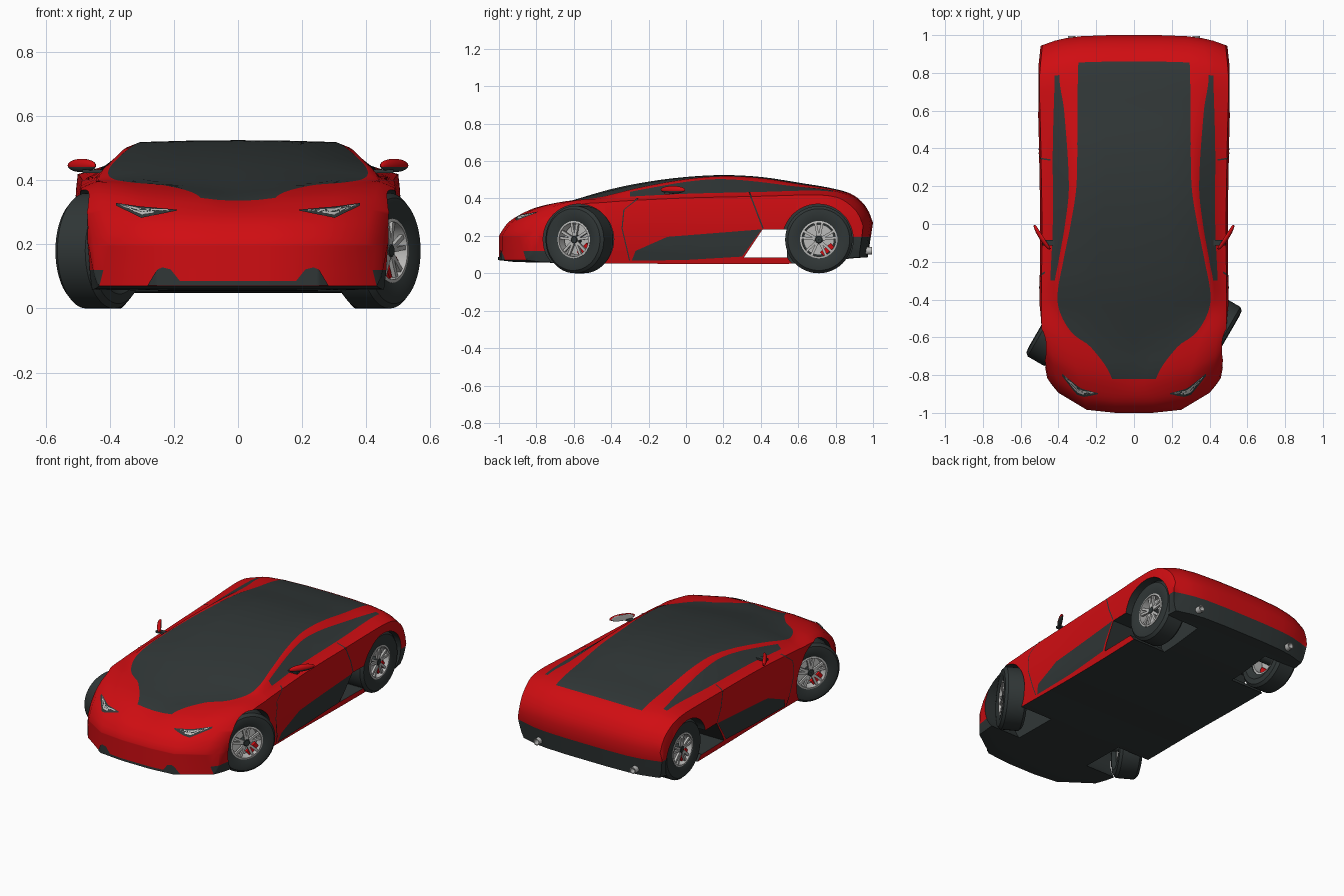
import bpy, bmesh, math
from mathutils import Vector, Matrix
from mathutils.bvhtree import BVHTree

if "Cube" in bpy.data.objects:
    bpy.data.objects.remove(bpy.data.objects["Cube"])

RED, DARK, GREY = 0, 1, 2
MATS = []
for n, c in (("red paint", (0.63, 0.004, 0.006)), ("dark glass and rubber", (0.03, 0.038, 0.038)),
             ("light grey metal", (0.5, 0.5, 0.49))):
    m = bpy.data.materials.new(n)
    m.diffuse_color = (*c, 1)
    m.use_nodes = True
    m.node_tree.nodes["Principled BSDF"].inputs["Base Color"].default_value = m.diffuse_color
    MATS.append(m)


def finish(bm, name, mat=None, angle=35):
    """Turn a bmesh into a named, shaded object."""
    if mat is not None:
        for f in bm.faces:
            f.material_index = mat
    me = bpy.data.meshes.new(name)
    bm.to_mesh(me)
    bm.free()
    for m in MATS:
        me.materials.append(m)
    ob = bpy.data.objects.new(name, me)
    bpy.context.collection.objects.link(ob)
    shade(ob, angle)
    return ob


def shade(ob, angle=35):
    bpy.ops.object.select_all(action='DESELECT')
    ob.select_set(True)
    bpy.context.view_layer.objects.active = ob
    bpy.ops.object.shade_smooth_by_angle(angle=math.radians(angle))


def curve(*keys):
    """Smooth function through (y, value) keys."""
    def slope(i):
        a, b = keys[max(i - 1, 0)], keys[min(i + 1, len(keys) - 1)]
        return (b[1] - a[1]) / (b[0] - a[0])

    def f(t):
        i = 0
        while i < len(keys) - 2 and t > keys[i + 1][0]:
            i += 1
        (x0, v0), (x1, v1) = keys[i], keys[i + 1]
        h = x1 - x0
        u = (t - x0) / h
        return ((2*u**3 - 3*u*u + 1)*v0 + (u**3 - 2*u*u + u)*h*slope(i)
                + (3*u*u - 2*u**3)*v1 + (u**3 - u*u)*h*slope(i + 1))
    return f


# Body profile curves along the length
width = curve((-1, .46), (-.85, .485), (-.6, .5), (0, .497), (.4, .503), (.8, .51), (1, .495))
floor_z = curve((-1, .07), (-.9, .06), (-.3, .052), (.6, .052), (.9, .08), (1, .085))
top_z = curve((-1, .2), (-.96, .262), (-.9, .305), (-.8, .342), (-.65, .378), (-.4, .45), (-.2, .49),
              (0, .515), (.2, .525), (.4, .515), (.6, .485), (.8, .45), (.9, .415), (.97, .345), (1, .27))
edge_z = curve((-1, .2), (-.96, .262), (-.9, .307), (-.8, .352), (-.65, .385), (-.45, .41), (-.25, .458),
               (0, .503), (.2, .519), (.4, .509), (.6, .478), (.8, .447), (.9, .411), (.97, .342), (1, .27))
belt_z = curve((-1, .2), (-.96, .262), (-.9, .308), (-.8, .358), (-.65, .39), (-.45, .4), (-.3, .41),
               (0, .425), (.4, .435), (.7, .442), (.83, .43), (.9, .4), (.97, .335), (1, .265))
edge_w = curve((-1, .1), (-.81, .12), (-.65, .235), (-.6, .32), (-.5, .385), (-.38, .405), (-.2, .375),
               (0, .335), (.2, .305), (.5, .3), (.85, .295), (1, .28))
pillar_w = curve((-1, .25), (-.8, .3), (-.65, .345), (-.5, .41), (-.35, .425), (-.2, .4), (0, .365),
                 (.2, .345), (.6, .37), (.8, .395), (1, .36))
belt_w = curve((-1, .4), (-.8, .43), (-.4, .445), (0, .43), (.4, .43), (.8, .42), (1, .42))
pillar_mix = curve((-1, 0.5), (-.4, .35), (0, .18), (.2, .18), (.6, .4), (.9, .5), (1, .5))


def section(t):
    w, zb, zt, ze, zg = width(t), floor_z(t), top_z(t), edge_z(t), belt_z(t)
    we, wp, wg = edge_w(t), pillar_w(t), belt_w(t)
    zp = ze + (zg - ze) * pillar_mix(t)
    side = lambda k: zb + (zg - zb) * k
    pts = [(0, zb), (we/2, zb), (we, zb), (wp, zb), (w*.94, zb),
           (w*.97, side(.2)), (w*.985, side(.42)), (w, side(.7)), (w*.98, side(.94)),
           (wg, zg), (wp, zp), (we, ze), (we/2, ze + (zt - ze)*.75), (0, zt)]
    out = []
    for x, z in pts:
        # Rounded plan at nose and tail, tucked-in rear bumper
        y = t + .22*max(0, (-.4 - t)/.6)*(x/.48)**4 - .06*max(0, (t - .6)/.4)*(x/.5)**4
        y -= max(0, (t - .85)/.15)*max(0, .2 - z)*.25
        out.append(Vector((x, y, z)))
    return out


# Body shell
bm = bmesh.new()
STEPS = 100
rings = []
for i in range(STEPS + 1):
    half = section(-1 + 2*i/STEPS)
    ring = half + [Vector((-p.x, p.y, p.z)) for p in half[-2:0:-1]]
    rings.append([bm.verts.new(p) for p in ring])
for i in range(STEPS):
    t = -1 + 2*(i + .5)/STEPS
    for j in range(26):
        k = (j + 1) % 26
        f = bm.faces.new((rings[i][j], rings[i][k], rings[i+1][k], rings[i+1][j]))
        c = j if j < 13 else 25 - j
        glass = (c >= 11 and -.82 < t < .87) or (c == 9 and -.3 < t < .8)
        f.material_index = DARK if c < 4 or glass else RED
for r in (rings[0], rings[-1]):
    for i in range(6):
        ids = (i, i + 1, 12 - i, 13 - i)
        bm.faces.new([r[k] for k in ids])
        bm.faces.new([r[(26 - k) % 26 if k != 13 else 13] for k in ids])
for z in (.12, .195):
    bmesh.ops.bisect_plane(bm, geom=bm.verts[:] + bm.edges[:] + bm.faces[:], dist=1e-5,
                           plane_co=(0, 0, z), plane_no=(0, 0, 1))
bmesh.ops.recalc_face_normals(bm, faces=bm.faces[:])
for f in bm.faces:
    c = f.calc_center_median()
    if (c.y > .84 and c.z < .195) or (c.y < -.68 and c.z < .12 and abs(c.x) > .42):
        f.material_index = DARK
tree = BVHTree.FromBMesh(bm)
body = finish(bm, "body")


def prism(name, outline, x0, x1, mat=DARK):
    """Extrude a (y, z) outline along x."""
    b = bmesh.new()
    f = b.faces.new([b.verts.new((x0, y, z)) for y, z in outline])
    e = bmesh.ops.extrude_face_region(b, geom=[f])
    bmesh.ops.translate(b, vec=(x1 - x0, 0, 0), verts=[v for v in e['geom'] if isinstance(v, bmesh.types.BMVert)])
    bmesh.ops.recalc_face_normals(b, faces=b.faces[:])
    return finish(b, name, mat)


# Wheel arches and the open ducts ahead of the rear wheels
circle = lambda y, z, r, n=48: [(y + r*math.cos(2*math.pi*i/n), z + r*math.sin(2*math.pi*i/n)) for i in range(n)]
cutters = [prism("arch_cutter", circle(y, .181, .189), s*.25, s*.7) for y in (-.575, .705) for s in (1, -1)]
cutters.append(prism("duct_cutter", [(.31, .085), (.41, .235), (.54, .235), (.54, .085)], -.7, .7))
for cut in cutters:
    mod = body.modifiers.new("cut", 'BOOLEAN')
    mod.operation, mod.solver, mod.object = 'DIFFERENCE', 'EXACT', cut
    bpy.context.view_layer.objects.active = body
    bpy.ops.object.modifier_apply(modifier=mod.name)
    bpy.data.objects.remove(cut)
shade(body)


def along(line, f):
    f *= len(line) - 1
    i = min(int(f), len(line) - 2)
    return Vector(line[i]).lerp(Vector(line[i + 1]), f - i)


def decal(name, mat, low, high, axis, n=24, rows=6):
    """Thin skin laid on the body between two lines; axis 'y' = seen from front, 'x' = from the side."""
    for s in (1, -1):
        b = bmesh.new()
        d = Vector((0, 1, 0)) if axis == 'y' else Vector((-s, 0, 0))
        grid = []
        for i in range(n + 1):
            row = []
            for j in range(rows + 1):
                u, z = along(low, i/n).lerp(along(high, i/n), j/rows)
                o = Vector((s*u, -2, z)) if axis == 'y' else Vector((2*s, u, z))
                hit = tree.ray_cast(o, d)
                row.append(b.verts.new(hit[0] + hit[1]*.004) if hit[0] else None)
            grid.append(row)
        for i in range(n):
            for j in range(rows):
                q = (grid[i][j], grid[i+1][j], grid[i+1][j+1], grid[i][j+1])
                if all(q):
                    f = b.faces.new(q)
                    f.normal_update()
                    if f.normal.dot(d) > 0:
                        f.normal_flip()
        finish(b, name, mat)


decal("headlight_surround", DARK, [(.19, .302), (.3, .28), (.38, .318)], [(.19, .305), (.3, .315), (.38, .326)], 'y')
decal("headlight", GREY, [(.215, .303), (.3, .29), (.365, .319)], [(.215, .306), (.3, .309), (.365, .323)], 'y')
decal("bumper_vent", DARK, [(.17, .072), (.23, .072), (.28, .072)], [(.21, .122), (.235, .128), (.25, .122)], 'y')
decal("lower_grille", DARK, [(0, .072), (.2, .072)], [(0, .086), (.2, .086)], 'y')
decal("sill_panel", DARK, [(-.29, .068), (0, .072), (.3, .09)], [(-.27, .12), (-.1, .195), (.405, .235)], 'x')
decal("door_rear_gap", DARK, [(.408, .24), (.335, .43)], [(.416, .24), (.343, .43)], 'x', rows=1)
decal("door_front_gap", DARK, [(-.305, .07), (-.345, .24), (-.335, .34), (-.26, .4)],
      [(-.299, .07), (-.339, .24), (-.329, .34), (-.25, .4)], 'x', rows=1)


def lathe(b, profile, mat, n=48):
    """Revolve an (x, radius) profile about the x axis."""
    rows = [[b.verts.new((x, r*math.cos(2*math.pi*i/n), r*math.sin(2*math.pi*i/n))) for i in range(n)]
            for x, r in profile]
    for p, q in zip(rows, rows[1:]):
        for i in range(n):
            b.faces.new((p[i], p[(i+1) % n], q[(i+1) % n], q[i])).material_index = mat


def box(b, size, matrix, mat):
    r = bmesh.ops.create_cube(b, size=1, matrix=matrix @ Matrix.Diagonal((*size, 1)))
    for f in {f for v in r['verts'] for f in v.link_faces}:
        f.material_index = mat


# Wheels, front pair steered
for label, y, steer, cx in (("front", -.57, -math.radians(30), .43), ("rear", .71, 0, .415)):
    for s, side in ((1, "right"), (-1, "left")):
        place = Matrix.Translation((s*cx, y, .18)) @ Matrix.Rotation(steer, 4, 'Z')
        if s < 0:
            place = place @ Matrix.Rotation(math.pi, 4, 'Z')
        tyre = bmesh.new()
        lathe(tyre, [(-.05, .1), (-.07, .135), (-.066, .165), (-.05, .18), (.05, .18),
                     (.066, .165), (.07, .135), (.058, .1), (-.05, .1)], DARK)
        bmesh.ops.recalc_face_normals(tyre, faces=tyre.faces[:])
        tyre.transform(place)
        finish(tyre, f"{label}_{side}_tyre")
        rim = bmesh.new()
        lathe(rim, [(-.045, .1), (.06, .1), (.062, .09), (-.045, .088), (-.045, .1)], GREY)
        lathe(rim, [(.018, .001), (.018, .082), (.008, .082), (.008, .001)], GREY)
        lathe(rim, [(-.03, .001), (.058, .001), (.058, .017), (.05, .025), (-.03, .025)][1:], DARK, 24)
        for i in range(5):
            for k in (-.2, .2):
                box(rim, (.014, .014, .075), Matrix.Rotation(i*2*math.pi/5 + k, 4, 'X')
                    @ Matrix.Translation((.048, 0, .056)), GREY)
        box(rim, (.045, .03, .075), Matrix.Rotation(math.radians(-50), 4, 'X')
            @ Matrix.Translation((.015, 0.07, 0)), RED)
        lathe(rim, [(-.12, .03), (.01, .03), (.01, .001)], DARK, 24)
        bmesh.ops.recalc_face_normals(rim, faces=rim.faces[:])
        rim.transform(place)
        finish(rim, f"{label}_{side}_rim")

# Door mirrors and exhausts
for s, side in ((1, "right"), (-1, "left")):
    b = bmesh.new()
    bmesh.ops.create_uvsphere(b, u_segments=24, v_segments=12, radius=1)
    for f in b.faces:
        c = f.calc_center_median()
        f.material_index = GREY if c.y > .45 else DARK if c.z < -.3 else RED
    for v in b.verts:
        v.co.y = min(v.co.y, .45)
    b.transform(Matrix.Translation((.487, -.07, .446)) @ Matrix.Rotation(math.radians(57), 4, 'Z')
                @ Matrix.Diagonal((.078, .016, .021, 1)))
    box(b, (.07, .03, .012), Matrix.Translation((.45, -.1, .428)), DARK)
    b.transform(Matrix.Diagonal((s, 1, 1, 1)))
    bmesh.ops.recalc_face_normals(b, faces=b.faces[:])
    finish(b, f"{side}_mirror")
    b = bmesh.new()
    lathe(b, [(-.04, .02), (.03, .02), (.03, .015), (-.04, .015)], GREY, 20)
    b.transform(Matrix.Translation((s*.33, .965, .12)) @ Matrix.Rotation(math.pi/2, 4, 'Z'))
    finish(b, f"{side}_exhaust")
